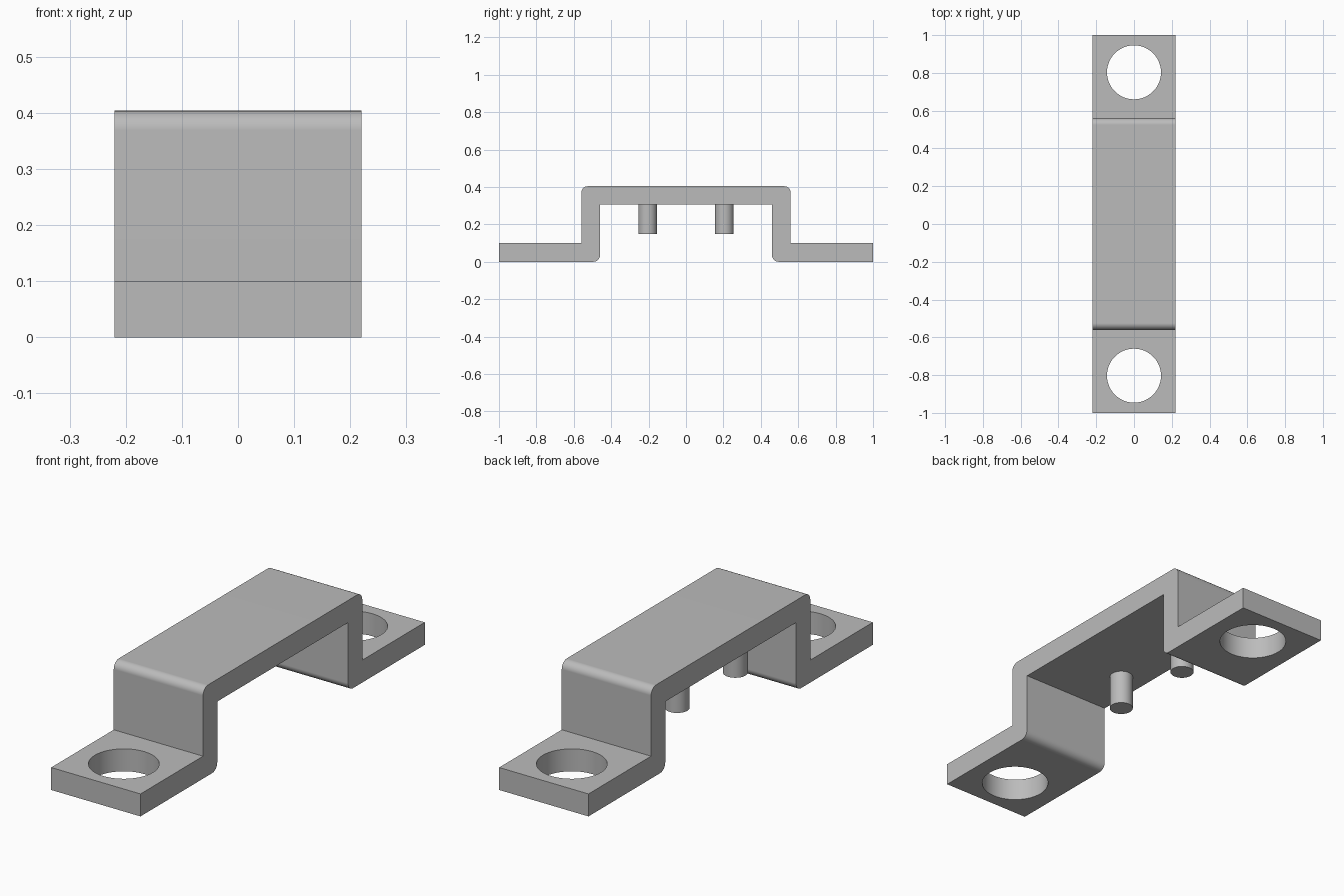
import bpy, bmesh, math

if "Cube" in bpy.data.objects:
    bpy.data.objects.remove(bpy.data.objects["Cube"], do_unlink=True)

HALF_W, FILLET = 0.22, 0.035
FLANGE_Z, ROOF_LOW, ROOF_TOP = 0.1, 0.305, 0.404
OUTER, INNER = 0.56, 0.46

metal = bpy.data.materials.new("plain grey")
metal.use_nodes = True
grey = (0.5, 0.5, 0.5, 1)
metal.diffuse_color = grey
metal.node_tree.nodes["Principled BSDF"].inputs["Base Color"].default_value = grey


def cylinder(name, radius, z0, z1, x, y):
    bpy.ops.mesh.primitive_cylinder_add(vertices=48, radius=radius, depth=z1 - z0,
                                        location=(x, y, (z0 + z1) / 2))
    obj = bpy.context.object
    obj.name = name
    obj.data.materials.append(metal)
    return obj


def smooth(obj):
    bpy.ops.object.select_all(action="DESELECT")
    obj.select_set(True)
    bpy.context.view_layer.objects.active = obj
    bpy.ops.object.shade_smooth_by_angle(angle=math.radians(30))
    obj.modifiers.new("even shading", "WEIGHTED_NORMAL").keep_sharp = True


def arc(cy, cz, start, end, steps=8):
    angles = [math.radians(start + (end - start) * i / steps) for i in range(steps + 1)]
    return [(cy + FILLET * math.cos(a), cz + FILLET * math.sin(a)) for a in angles]


# Bent strap: half profile from the roof centre round to the underside, then mirrored
half = arc(OUTER - FILLET, ROOF_TOP - FILLET, 90, 0)
half += [(OUTER, FLANGE_Z), (1, FLANGE_Z), (1, 0)]
half += arc(INNER + FILLET, FILLET, 270, 180)
half.append((INNER, ROOF_LOW))
profile = half + [(-y, z) for y, z in reversed(half)]

bm = bmesh.new()
face = bm.faces.new([bm.verts.new((-HALF_W, y, z)) for y, z in profile])
side = bmesh.ops.extrude_face_region(bm, geom=[face])["geom"]
bmesh.ops.translate(bm, vec=(2 * HALF_W, 0, 0),
                    verts=[v for v in side if isinstance(v, bmesh.types.BMVert)])
bmesh.ops.recalc_face_normals(bm, faces=bm.faces)
mesh = bpy.data.meshes.new("strap_bracket")
bm.to_mesh(mesh)
bm.free()
strap = bpy.data.objects.new("strap_bracket", mesh)
bpy.context.collection.objects.link(strap)
mesh.materials.append(metal)

# Screw holes through both flanges
for sign in (-1, 1):
    cutter = cylinder("hole_cutter", 0.143, -0.1, 0.2, 0, sign * 0.803)
    cutter.hide_render = True
    cut = strap.modifiers.new("screw hole", "BOOLEAN")
    cut.operation, cut.solver, cut.object = "DIFFERENCE", "EXACT", cutter
    bpy.context.view_layer.objects.active = strap
    bpy.ops.object.modifier_apply(modifier=cut.name)
    bpy.data.objects.remove(cutter, do_unlink=True)
smooth(strap)

# Locating pins under the roof, offset to one side
for name, y in (("front_pin", -0.205), ("back_pin", 0.205)):
    smooth(cylinder(name, 0.05, 0.148, ROOF_LOW + 0.02, -0.1, y))
